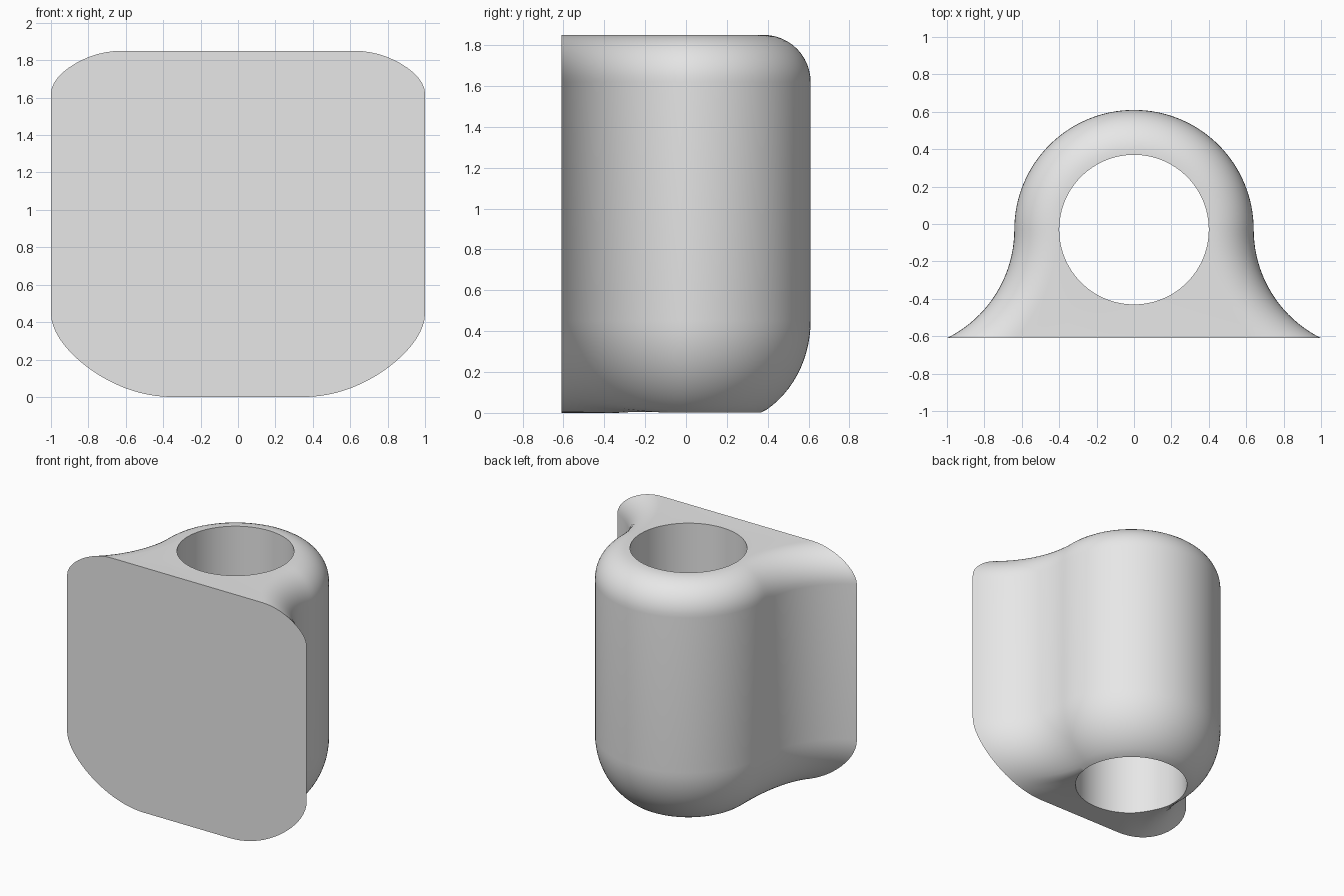
import bpy, bmesh, math

if "Cube" in bpy.data.objects:
    bpy.data.objects.remove(bpy.data.objects["Cube"])

CY = -0.03        # y of the hole centre
R_OUT = 0.64      # rounded rear of the body
R_HOLE = 0.4
R_FLARE = 0.647   # concave flare towards the mounting face
Y_FRONT = -0.61
H = 1.85
TOP_R, BOT_R = 0.23, 0.45

grey = bpy.data.materials.new("plain grey")
grey.diffuse_color = (0.8, 0.8, 0.8, 1)
grey.use_nodes = True
grey.node_tree.nodes["Principled BSDF"].inputs["Base Color"].default_value = grey.diffuse_color


def outline(d, n_flare=20, n_arc=64):
    """Bell outline inset by d; returns (x, y, blend), blend 1 on the rear arc and 0 at the flare tips."""
    r = R_FLARE + d
    end = math.asin((CY - Y_FRONT) / r)
    flare = []
    for i in range(n_flare):
        t = i / n_flare
        a = end * (1 - t)
        flare.append((R_OUT + R_FLARE - r * math.cos(a), CY - r * math.sin(a), t * t * (3 - 2 * t)))
    arc = []
    for i in range(n_arc + 1):
        a = math.pi * i / n_arc
        arc.append(((R_OUT - d) * math.cos(a), CY + (R_OUT - d) * math.sin(a), 1.0))
    return flare + arc + [(-x, y, b) for x, y, b in reversed(flare)]


# Edge rounding: (inset, height) rows from bottom to top
rows = []
N = 20
for i in range(N + 1):
    a = math.pi / 2 * i / N
    rows.append((BOT_R * (1 - math.sin(a)), BOT_R * (1 - math.cos(a))))
for i in range(13):
    a = math.pi / 2 * i / 12
    rows.append((TOP_R * (1 - math.cos(a)), H - TOP_R + TOP_R * math.sin(a)))

# Height of the bottom rounding where the hole cuts it, dropped to the ground on the rear arc
wall = R_OUT - R_HOLE
rim = BOT_R - math.sqrt(BOT_R ** 2 - (BOT_R - wall) ** 2)

bm = bmesh.new()
grid = []
for d, z in rows:
    ring = []
    for x, y, b in outline(d):
        zz = z
        if z < BOT_R:
            low = max(0.0, (z - rim) * BOT_R / (BOT_R - rim))
            zz = z + (low - z) * b
        ring.append(bm.verts.new((x, y, zz)))
    grid.append(ring)

# Walls, bottom, top and flat mounting face
for lo, up in zip(grid, grid[1:]):
    for c in range(len(lo) - 1):
        bm.faces.new((lo[c], lo[c + 1], up[c + 1], up[c]))
bm.faces.new(list(reversed(grid[0])))
bm.faces.new(grid[-1])
bm.faces.new([r[0] for r in grid] + [r[-1] for r in reversed(grid)])
bmesh.ops.recalc_face_normals(bm, faces=bm.faces)
mesh = bpy.data.meshes.new("mounting_body")
bm.to_mesh(mesh)
bm.free()
body = bpy.data.objects.new("mounting_body", mesh)
bpy.context.collection.objects.link(body)
mesh.materials.append(grey)

# Vertical through hole
bpy.ops.mesh.primitive_cylinder_add(vertices=96, radius=R_HOLE, depth=4, location=(0, CY, 1))
cutter = bpy.context.object
cutter.name = "hole_cutter"
cutter.hide_render = True
cutter.data.materials.append(grey)
mod = body.modifiers.new("hole", 'BOOLEAN')
mod.operation = 'DIFFERENCE'
mod.solver = 'EXACT'
mod.object = cutter
bpy.ops.object.select_all(action='DESELECT')
body.select_set(True)
bpy.context.view_layer.objects.active = body
bpy.ops.object.modifier_apply(modifier=mod.name)
bpy.data.objects.remove(cutter, do_unlink=True)

bpy.ops.object.shade_smooth_by_angle(angle=math.radians(30))
